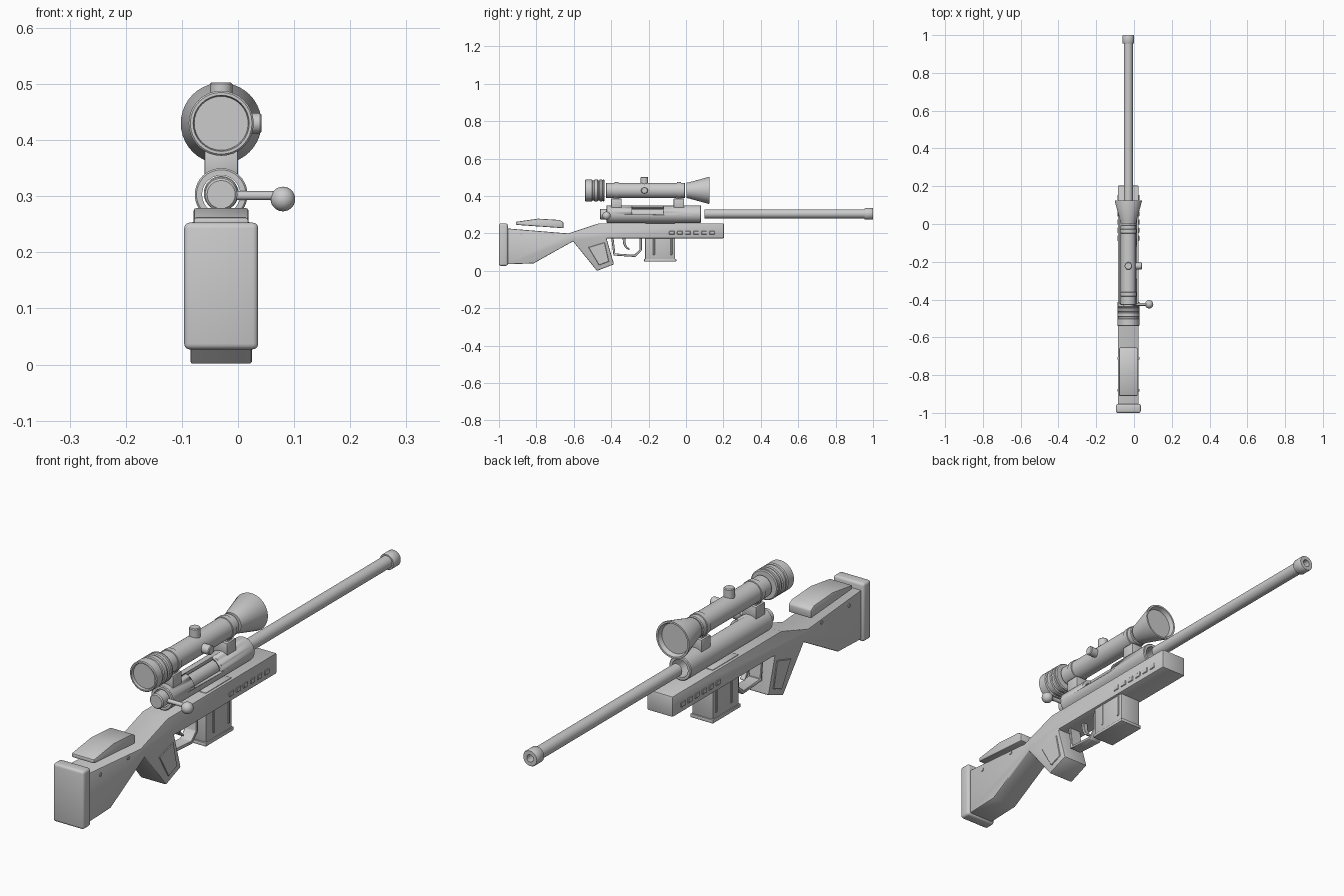
import bpy, bmesh, math
from mathutils import Vector

if "Cube" in bpy.data.objects:
    bpy.data.objects.remove(bpy.data.objects["Cube"])

CX = -0.03            # centre plane of the rifle
BORE, SCOPE = 0.303, 0.43   # heights of the bore and scope axes


def finish(name, bm, bevel=0, segs=2, smooth=True):
    bmesh.ops.recalc_face_normals(bm, faces=bm.faces)
    me = bpy.data.meshes.new(name)
    bm.to_mesh(me)
    bm.free()
    ob = bpy.data.objects.new(name, me)
    bpy.context.collection.objects.link(ob)
    bpy.ops.object.select_all(action='DESELECT')
    bpy.context.view_layer.objects.active = ob
    ob.select_set(True)
    if bevel:
        m = ob.modifiers.new("bevel", 'BEVEL')
        m.width, m.segments, m.limit_method = bevel, segs, 'ANGLE'
        bpy.ops.object.modifier_apply(modifier=m.name)
    if smooth:
        bpy.ops.object.shade_smooth_by_angle(angle=math.radians(35))
    return ob


def extrude(name, pts, x0, x1, bevel=0, segs=2):
    """Side profile of (y, z) points extruded from x0 to x1."""
    bm = bmesh.new()
    f = bm.faces.new([bm.verts.new((x0, y, z)) for y, z in pts])
    r = bmesh.ops.extrude_face_region(bm, geom=[f])
    bmesh.ops.translate(bm, vec=(x1 - x0, 0, 0),
                        verts=[v for v in r['geom'] if isinstance(v, bmesh.types.BMVert)])
    return finish(name, bm, bevel, segs)


def box(name, x, y, z, bevel=0, segs=2):
    return extrude(name, [(y[0], z[0]), (y[1], z[0]), (y[1], z[1]), (y[0], z[1])],
                   x[0], x[1], bevel, segs)


def lathe(name, prof, origin, axis='Y', n=32, closed=False):
    """Turn (distance along axis, radius) points around an axis."""
    def place(d, r, a):
        c, s = r * math.cos(a), r * math.sin(a)
        v = {'X': (d, c, s), 'Y': (c, d, s), 'Z': (c, s, d)}[axis]
        return Vector(origin) + Vector(v)
    bm = bmesh.new()
    rings = [[bm.verts.new(place(d, r, 2 * math.pi * i / n)) for i in range(n)] for d, r in prof]
    pairs = list(zip(rings, rings[1:]))
    if closed:
        pairs.append((rings[-1], rings[0]))
    else:
        bm.faces.new(rings[0])
        bm.faces.new(rings[-1])
    for a, b in pairs:
        for i in range(n):
            j = (i + 1) % n
            bm.faces.new((a[i], a[j], b[j], b[i]))
    return finish(name, bm)


# Stock with grip, butt pad and cheek rest
extrude("stock", [(-0.96, 0.227), (-0.63, 0.2), (-0.465, 0.254), (0.203, 0.254), (0.203, 0.174),
                  (-0.425, 0.174), (-0.385, 0.035), (-0.476, 0), (-0.604, 0.158),
                  (-0.815, 0.04), (-0.96, 0.035)], CX - 0.055, CX + 0.055, 0.005)
box("butt_pad", (CX - 0.066, CX + 0.066), (-1.0, -0.953), (0.027, 0.253), 0.01, 3)
extrude("cheek_rest", [(-0.91, 0.246), (-0.655, 0.228), (-0.655, 0.26), (-0.675, 0.272),
                       (-0.79, 0.279), (-0.91, 0.262)], CX - 0.049, CX + 0.049, 0.005)

# Details repeated on both sides of the stock
for side, s in (("left", -1), ("right", 1)):
    face = CX + s * 0.055
    x0, x1 = sorted((face - s * 0.01, face + s * 0.003))
    for i in range(6):
        y = -0.09 + i * 0.0432
        box(f"vent_{side}_{i + 1}", (x0, x1), (y, y + 0.028), (0.194, 0.213), 0.002, 1)
    extrude(f"grip_panel_{side}", [(-0.522, 0.126), (-0.435, 0.152), (-0.412, 0.05), (-0.465, 0.03)],
            x0, x1, 0.002, 1)
    for i, y in enumerate((-0.88, -0.71)):
        lathe(f"stock_screw_{side}_{i + 1}", [(-0.01, 0.007), (0.003, 0.007)] if s > 0 else
              [(-0.003, 0.007), (0.01, 0.007)], (face, y, 0.195), 'X', 12)

# Magazine with ribs and floor plate
box("magazine", (CX - 0.045, CX + 0.045), (-0.218, -0.058), (0.055, 0.257), 0.004)
box("magazine_floor", (CX - 0.049, CX + 0.049), (-0.224, -0.052), (0.05, 0.064), 0.003)
for i, y in enumerate((-0.172, -0.078)):
    box(f"magazine_rib_{i + 1}", (CX - 0.048, CX + 0.048), (y - 0.005, y + 0.005), (0.085, 0.18), 0.002, 1)

# Trigger guard strip and trigger
extrude("trigger_guard", [(-0.4, 0.18), (-0.388, 0.082), (-0.272, 0.074), (-0.236, 0.11), (-0.236, 0.18),
                          (-0.248, 0.18), (-0.248, 0.114), (-0.277, 0.086), (-0.378, 0.093),
                          (-0.388, 0.18)], CX - 0.025, CX + 0.025, 0.002, 1)
extrude("trigger", [(-0.34, 0.18), (-0.336, 0.145), (-0.325, 0.123), (-0.303, 0.11), (-0.301, 0.117),
                    (-0.316, 0.13), (-0.323, 0.148), (-0.325, 0.18)], CX - 0.01, CX + 0.01, 0.002, 1)

# Open receiver tube with ejection port
receiver = lathe("receiver", [(-0.425, 0.034), (-0.425, 0.044), (-0.422, 0.047), (0.077, 0.047),
                              (0.08, 0.044), (0.08, 0.034)], (CX, 0, BORE), n=40, closed=True)
cutter = box("port_cutter", (CX + 0.005, CX + 0.09), (-0.29, -0.12), (0.302, 0.37))
cutter.hide_render = True
m = receiver.modifiers.new("port", 'BOOLEAN')
m.object, m.operation, m.solver = cutter, 'DIFFERENCE', 'EXACT'
bpy.context.view_layer.objects.active = receiver
bpy.ops.object.modifier_apply(modifier=m.name)
bpy.data.objects.remove(cutter)

# Bolt and its handle
lathe("bolt", [(-0.46, 0.025), (-0.456, 0.029), (-0.1, 0.029)], (CX, 0, BORE))
lathe("bolt_handle", [(CX, 0.008), (0.075, 0.008)], (0, -0.425, 0.301), 'X', 16)
bm = bmesh.new()
bmesh.ops.create_uvsphere(bm, u_segments=24, v_segments=14, radius=0.022)
bmesh.ops.translate(bm, verts=bm.verts, vec=(0.08, -0.425, 0.295))
finish("bolt_knob", bm)

# Barrel and muzzle collar
lathe("barrel", [(0.1, 0.024), (0.96, 0.024)], (CX, 0, BORE + 0.002))
lathe("muzzle", [(0.955, 0.024), (0.955, 0.029), (0.958, 0.031), (0.997, 0.031), (1.0, 0.029),
                 (1.0, 0.014), (0.965, 0.014)], (CX, 0, BORE + 0.002))

# Scope: tube, ridged eyepiece, flared objective
axis = (CX, 0, SCOPE)
lathe("scope_tube", [(-0.428, 0.038), (-0.425, 0.041), (-0.008, 0.041), (-0.005, 0.038)], axis)
lathe("eyepiece", [(-0.53, 0.048), (-0.54, 0.05), (-0.54, 0.055), (-0.537, 0.058), (-0.502, 0.058),
                   (-0.499, 0.054), (-0.492, 0.054), (-0.489, 0.058), (-0.472, 0.058), (-0.469, 0.054),
                   (-0.464, 0.054), (-0.461, 0.058), (-0.449, 0.058), (-0.446, 0.054), (-0.443, 0.058),
                   (-0.438, 0.058), (-0.435, 0.054)], axis)
lathe("objective_bell", [(0.003, 0.041), (0.015, 0.043), (0.121, 0.072), (0.125, 0.071), (0.125, 0.064),
                         (0.108, 0.058)], axis, n=40)

# Scope rings and mounts
for i, y in enumerate((-0.372, -0.038)):
    lathe(f"scope_ring_{i + 1}", [(y - 0.012, 0.039), (y - 0.01, 0.044), (y + 0.01, 0.044),
                                  (y + 0.012, 0.039)], axis)
    box(f"scope_mount_{i + 1}", (CX - 0.03, CX + 0.03), (y - 0.028, y + 0.028), (0.338, 0.386), 0.003)
    box(f"scope_saddle_{i + 1}", (CX - 0.022, CX + 0.022), (y - 0.015, y + 0.015), (0.38, 0.41), 0.002)

# Adjustment turrets
lathe("top_turret", [(0.46, 0.02), (0.5, 0.02), (0.503, 0.017)], (CX, -0.222, 0), 'Z', 24)
lathe("side_turret", [(0.0, 0.018), (0.039, 0.018), (0.042, 0.015)], (0, -0.222, SCOPE), 'X', 24)
